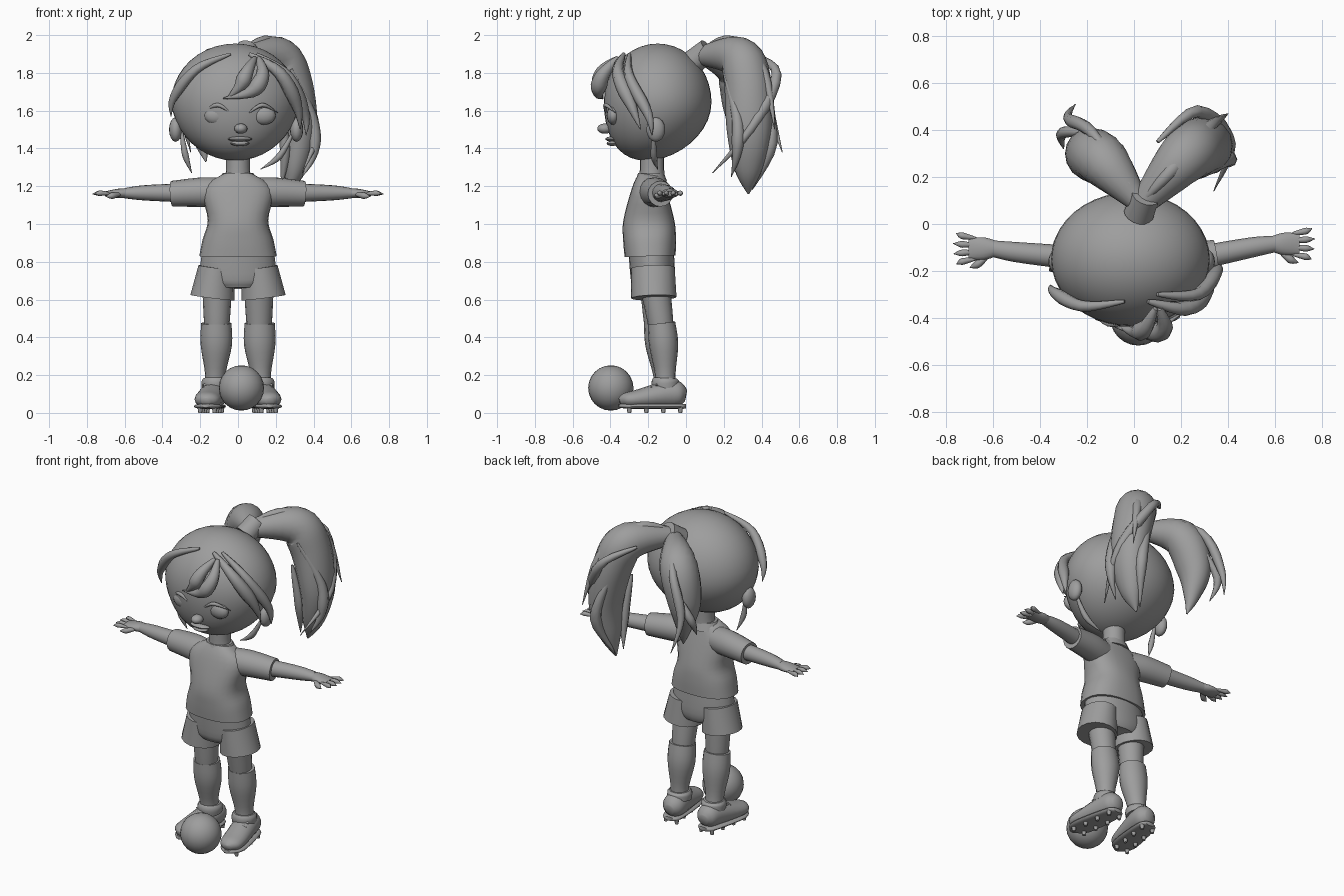
import bpy, bmesh, math
from mathutils import Vector

grey = bpy.data.materials.new("matte_grey")
grey.diffuse_color = (0.34, 0.34, 0.34, 1)


def finish(name, bm, angle=50):
    bmesh.ops.recalc_face_normals(bm, faces=bm.faces)
    me = bpy.data.meshes.new(name)
    bm.to_mesh(me)
    bm.free()
    ob = bpy.data.objects.new(name, me)
    bpy.context.collection.objects.link(ob)
    me.materials.append(grey)
    bpy.ops.object.select_all(action='DESELECT')
    ob.select_set(True)
    bpy.context.view_layer.objects.active = ob
    bpy.ops.object.shade_smooth_by_angle(angle=math.radians(angle))
    return ob


def catmull(a, b, c, d, t):
    return 0.5 * (2*b + (c-a)*t + (2*a-5*b+4*c-d)*t*t + (3*b-a-3*c+d)*t**3)


def smooth_path(pts, steps):
    n, path = len(pts), []
    for i in range(n - 1):
        quad = [pts[max(i-1, 0)], pts[i], pts[i+1], pts[min(i+2, n-1)]]
        path += [[catmull(*v, k/steps) for v in zip(*quad)] for k in range(steps)]
    return path + [list(pts[-1])]


def loft(name, path, sides, hint=None, power=2.0):
    """Skin rings along path rows (x, y, z, radius_a, radius_b)."""
    d = Vector(path[-1][:3]) - Vector(path[0][:3])
    if hint is None:
        hint = (0, 1, 0) if abs(d.x) > max(abs(d.y), abs(d.z)) else (1, 0, 0)
    hint = Vector(hint)
    bm = bmesh.new()
    rings = []
    for i, p in enumerate(path):
        t = (Vector(path[min(i+1, len(path)-1)][:3]) - Vector(path[max(i-1, 0)][:3])).normalized()
        u = (hint - t * hint.dot(t)).normalized()
        v = t.cross(u)
        ring = []
        for k in range(sides):
            a = 2 * math.pi * k / sides
            c, s = math.cos(a), math.sin(a)
            c = math.copysign(abs(c) ** (2/power), c)
            s = math.copysign(abs(s) ** (2/power), s)
            ring.append(bm.verts.new(Vector(p[:3]) + u*c*max(p[3], .002) + v*s*max(p[4], .002)))
        rings.append(ring)
    for r0, r1 in zip(rings, rings[1:]):
        for k in range(sides):
            bm.faces.new((r0[k], r0[(k+1) % sides], r1[(k+1) % sides], r1[k]))
    bm.faces.new(rings[0])
    bm.faces.new(rings[-1])
    return finish(name, bm)


def sweep(name, *pts, sides=16, steps=4, hint=None, power=2.0):
    pts = [p if len(p) == 5 else (*p, p[3]) for p in pts]
    return loft(name, smooth_path(pts, steps), sides, hint, power)


def lock(name, r, *pts, sides=8):
    """Hair lock: thickest in the middle, thin root, pointed tip."""
    path = smooth_path(pts, 5)
    for i, p in enumerate(path):
        w = r * (0.25 + 0.75 * math.sin(math.pi * min(1, 1.6 * i / (len(path)-1)) / 2))
        w *= min(1, 2.2 * (1 - i / (len(path)-1)))
        p += [w, w]
    return loft(name, path, sides)


def ellipsoid(name, loc, size, seg=16):
    bm = bmesh.new()
    bmesh.ops.create_uvsphere(bm, u_segments=seg, v_segments=seg//2, radius=1)
    for v in bm.verts:
        v.co = Vector([v.co[i]*size[i] + loc[i] for i in range(3)])
    return finish(name, bm)


# head: a sphere pulled in toward a narrow, forward chin
head = ellipsoid("head", (0, 0, 0), (1, 1, 1), 40)
for v in head.data.vertices:
    x, y, z = v.co
    chin = max(0, -z)
    v.co = (-.015 + .338*x*(1 - .06*chin), -.15 + .285*y - .06*chin**2, 1.645 + .31*z)
sweep("neck", (0, -.18, 1.18, .085, .07), (0, -.18, 1.27, .065), (0, -.18, 1.38, .065))

# face and ears
for s in (-1, 1):
    ellipsoid("ear", (-.01 + s*.32, -.16, 1.50), (.035, .05, .065))
    ellipsoid("eye", (.01 + s*.125, -.385, 1.575), (.065, .035, .05))
    lock("eyelashes", .012, (.01 + s*.05, -.425, 1.59), (.01 + s*.12, -.425, 1.63), (.01 + s*.2, -.375, 1.59))
ellipsoid("nose", (.015, -.43, 1.505), (.035, .04, .027))
ellipsoid("upper_lip", (.01, -.395, 1.45), (.065, .032, .013))
ellipsoid("lower_lip", (.01, -.39, 1.427), (.05, .03, .014))

# fringe and side locks
lock("fringe_left", .03, (-.04, -.33, 1.9), (-.22, -.35, 1.82), (-.34, -.29, 1.67), (-.355, -.26, 1.57))
lock("fringe_right", .04, (.06, -.33, 1.9), (.22, -.36, 1.8), (.31, -.29, 1.63), (.33, -.24, 1.5))
lock("fringe_right_outer", .033, (.1, -.3, 1.9), (.27, -.3, 1.78), (.355, -.2, 1.58), (.36, -.18, 1.47))
lock("fringe_middle", .042, (.09, -.36, 1.88), (.05, -.44, 1.81), (.01, -.46, 1.73), (-.06, -.44, 1.66))
lock("fringe_curl", .045, (.11, -.36, 1.88), (.13, -.44, 1.79), (.07, -.465, 1.7), (-.08, -.44, 1.665))
lock("side_lock_left", .018, (-.3, -.17, 1.5), (-.28, -.18, 1.37), (-.245, -.16, 1.27))
lock("side_lock_right", .018, (.3, -.17, 1.5), (.22, -.17, 1.36), (.12, -.15, 1.29))

# ponytail: hair tie, two main masses, loose strands
sweep("hair_tie", (.02, .04, 1.86, .065), (.05, .12, 1.925, .06))
sweep("ponytail_right", (.03, .08, 1.89, .05), (.2, .27, 1.885, .11), (.275, .325, 1.76, .115, .125),
      (.325, .335, 1.5, .095, .12), (.3, .33, 1.29, .06, .075), (.26, .33, 1.16, .005), steps=6)
sweep("ponytail_left", (.02, .09, 1.89, .045), (-.13, .265, 1.82, .11), (-.2, .3, 1.62, .095, .105),
      (-.19, .29, 1.44, .045), (-.17, .27, 1.33, .004), steps=6)
lock("strand_top", .04, (.04, .1, 1.93), (.17, .24, 1.965), (.32, .41, 1.8), (.4, .47, 1.5))
lock("strand_outer", .033, (.1, .35, 1.9), (.27, .48, 1.79), (.41, .34, 1.5), (.34, .14, 1.27))
lock("strand_side", .035, (.28, .2, 1.82), (.39, .27, 1.57), (.4, .27, 1.38), (.34, .24, 1.25))
lock("strand_back", .036, (.24, .42, 1.7), (.32, .45, 1.43), (.25, .35, 1.18))
lock("strand_inner", .03, (.22, .23, 1.65), (.25, .26, 1.4), (.23, .3, 1.2))
lock("strand_left", .03, (-.02, .17, 1.93), (-.18, .39, 1.82), (-.28, .45, 1.58), (-.25, .51, 1.38))
lock("strand_left_outer", .026, (-.14, .38, 1.76), (-.3, .39, 1.57), (-.3, .32, 1.44))

# shirt
sweep("shirt_body", (0, -.19, .83, .205, .135), (0, -.193, .92, .187, .14), (0, -.197, 1.02, .16, .135),
      (0, -.195, 1.18, .185, .093), (0, -.185, 1.26, .085, .065), sides=24, power=2.4)
sweep("collar", (0, -.185, 1.225, .105, .085), (0, -.185, 1.27, .08, .068))

# shorts
sweep("shorts_hips", (0, -.175, .66, .14, .1), (0, -.175, .71, .2, .117), (0, -.185, .86, .19, .12), sides=24)

for s in (-1, 1):
    # sleeve, arm and hand
    y = -.095 + s*.01
    sweep("sleeve", (s*.1, -.18, 1.165, .075, .08), (s*.2, -.16, 1.168, .078), (s*.35, -.135, 1.16, .068))
    sweep("arm", (s*.3, -.14, 1.165, .05), (s*.5, y - .015, 1.165, .043, .04), (s*.6, y, 1.163, .035, .027))
    sweep("palm", (s*.59, y, 1.163, .034, .026), (s*.64, y, 1.162, .048, .024), (s*.705, y, 1.16, .045, .012))
    for i in range(4):
        o = (i - 1.5) * .029
        lock("finger", .015, (s*.67, y + o, 1.16), (s*.73, y + o*1.25, 1.163), (s*(.775 - abs(i-1.6)*.012), y + o*1.5, 1.158))
    lock("thumb", .018, (s*.615, y - .025, 1.16), (s*.665, y - .065, 1.15), (s*.7, y - .08, 1.145))

    # shorts leg, thigh and sock
    back = .02 if s > 0 else 0
    sweep("shorts_leg", (s*.135, -.17, .61, .118, .12), (s*.115, -.175, .77, .095, .115))
    sweep("thigh", (s*.11, -.165, .68, .08), (s*.112, -.155 + back, .48, .068), (s*.112, -.15 + back, .42, .06))
    sweep("sock", (s*.115, -.15 + back, .475, .08, .073), (s*.115, -.138 + back, .36, .083, .077),
          (s*.12, -.12 + back/2, .21, .055), (s*.12, -.11, .12, .057))

    # shoe, sole, cuff, laces and studs
    sweep("shoe", (s*.12, 0, .09, .03), (s*.12, -.03, .095, .062), (s*.125, -.09, .1, .072), (s*.155, -.25, .075, .073, .05),
          (s*.165, -.32, .068, .06, .038), (s*.17, -.35, .06, .02), hint=(1, 0, 0))
    sweep("sole", (s*.12, 0, .035, .03, .012), (s*.125, -.05, .035, .062, .014), (s*.16, -.28, .035, .074, .014),
          (s*.17, -.355, .038, .02, .01), hint=(1, 0, 0), power=2.6)
    sweep("shoe_cuff", (s*.12, -.105, .13, .072), (s*.12, -.11, .165, .073), (s*.12, -.11, .185, .062))
    for i in range(4):
        ellipsoid("shoe_lace", (s*.145, -.155 - i*.028, .147 - i*.012), (.045, .01, .012), 8)
        for o in (-.038, .038):
            yy = -.03 - i*.09
            xc = s*(.12 - .14*yy)
            sweep("stud", (xc + o, yy, 0, .01), (xc + o, yy, .035, .015), sides=8, steps=1)

# ball
ellipsoid("ball", (.018, -.398, .132), (.12, .12, .12), 24)
